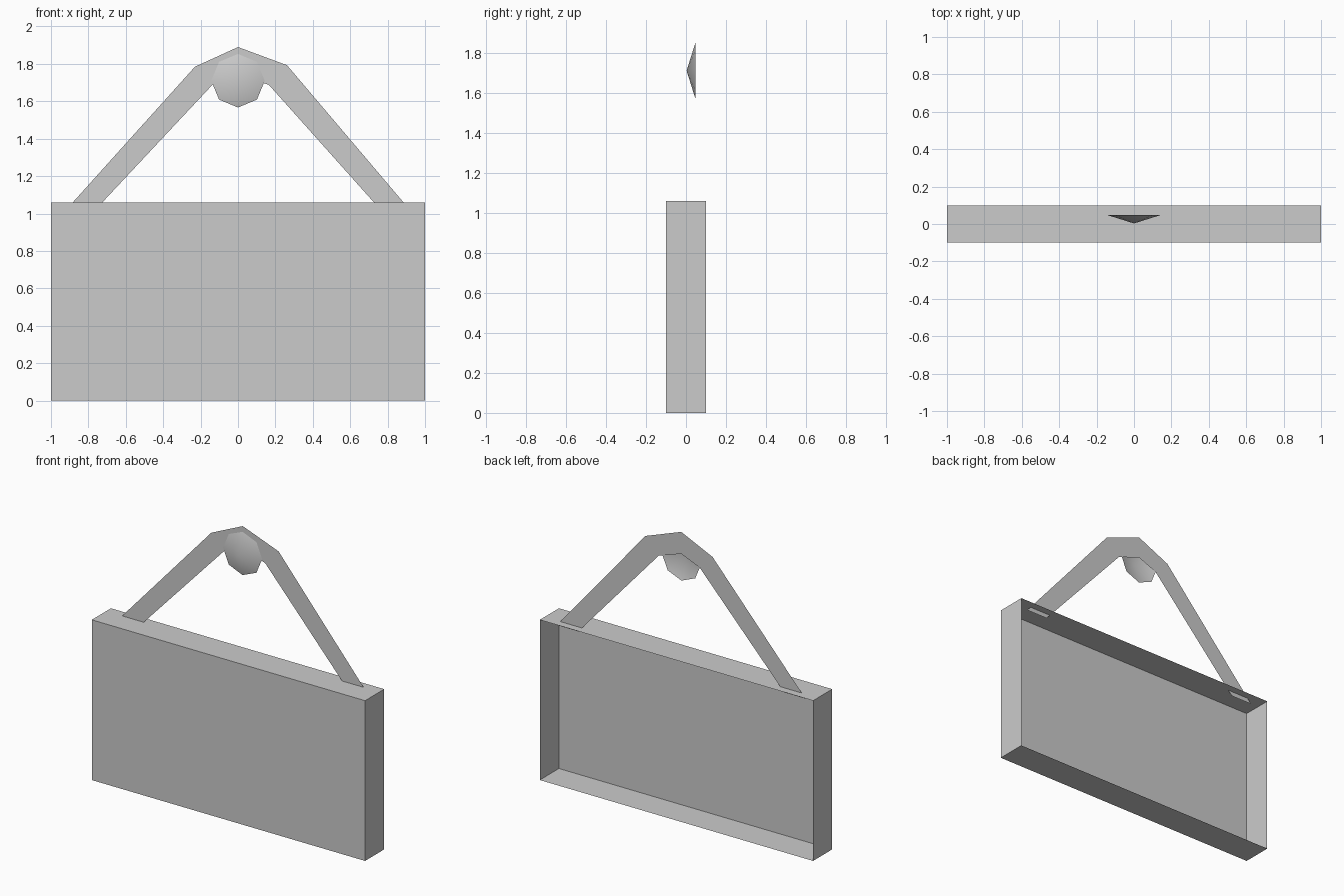
import bpy
import bmesh
import math

if "Cube" in bpy.data.objects:
    bpy.data.objects.remove(bpy.data.objects["Cube"])

grey = bpy.data.materials.new("plain grey")
grey.diffuse_color = (0.6, 0.6, 0.6, 1)
grey.use_nodes = True
grey.node_tree.nodes["Principled BSDF"].inputs["Base Color"].default_value = grey.diffuse_color


def make_object(name, bm):
    mesh = bpy.data.meshes.new(name)
    bm.to_mesh(mesh)
    bm.free()
    mesh.materials.append(grey)
    obj = bpy.data.objects.new(name, mesh)
    bpy.context.collection.objects.link(obj)
    return obj


# Sign board: thin-walled box, open at the back
W, D, H = 1.0, 0.1, 1.06
bm = bmesh.new()
bmesh.ops.create_cube(bm, size=1)
for v in bm.verts:
    v.co = (v.co.x * 2 * W, v.co.y * 2 * D, (v.co.z + 0.5) * H)
bm.normal_update()
back = [f for f in bm.faces if f.normal.y > 0.9]
bmesh.ops.delete(bm, geom=back, context='FACES_ONLY')
make_object("sign_board", bm)

# Hanging strap: flat band whose ends pass just through the board's top
outer = [(-0.91, 1.03), (-0.23, 1.785), (0, 1.89), (0.262, 1.793), (0.91, 1.03)]
inner = [(-0.753, 1.03), (-0.135, 1.69), (0, 1.745), (0.165, 1.688), (0.753, 1.03)]
bm = bmesh.new()
top = [bm.verts.new((x, 0.05, z)) for x, z in outer]
low = [bm.verts.new((x, 0.05, z)) for x, z in inner]
for i in range(4):
    bm.faces.new((low[i], low[i + 1], top[i + 1], top[i]))
make_object("hanging_strap", bm)

# Nail head: shallow eight-sided cone pointing forward, open behind
bm = bmesh.new()
tip = bm.verts.new((0, 0.003, 1.71))
rim = [bm.verts.new((0.143 * math.sin(i * math.pi / 4), 0.048,
                     1.71 + 0.143 * math.cos(i * math.pi / 4))) for i in range(8)]
for i in range(8):
    face = bm.faces.new((tip, rim[i], rim[(i + 1) % 8]))
    face.smooth = True
bmesh.ops.recalc_face_normals(bm, faces=bm.faces)
if sum(f.normal.y for f in bm.faces) > 0:
    bmesh.ops.reverse_faces(bm, faces=bm.faces)
make_object("nail_head", bm)
